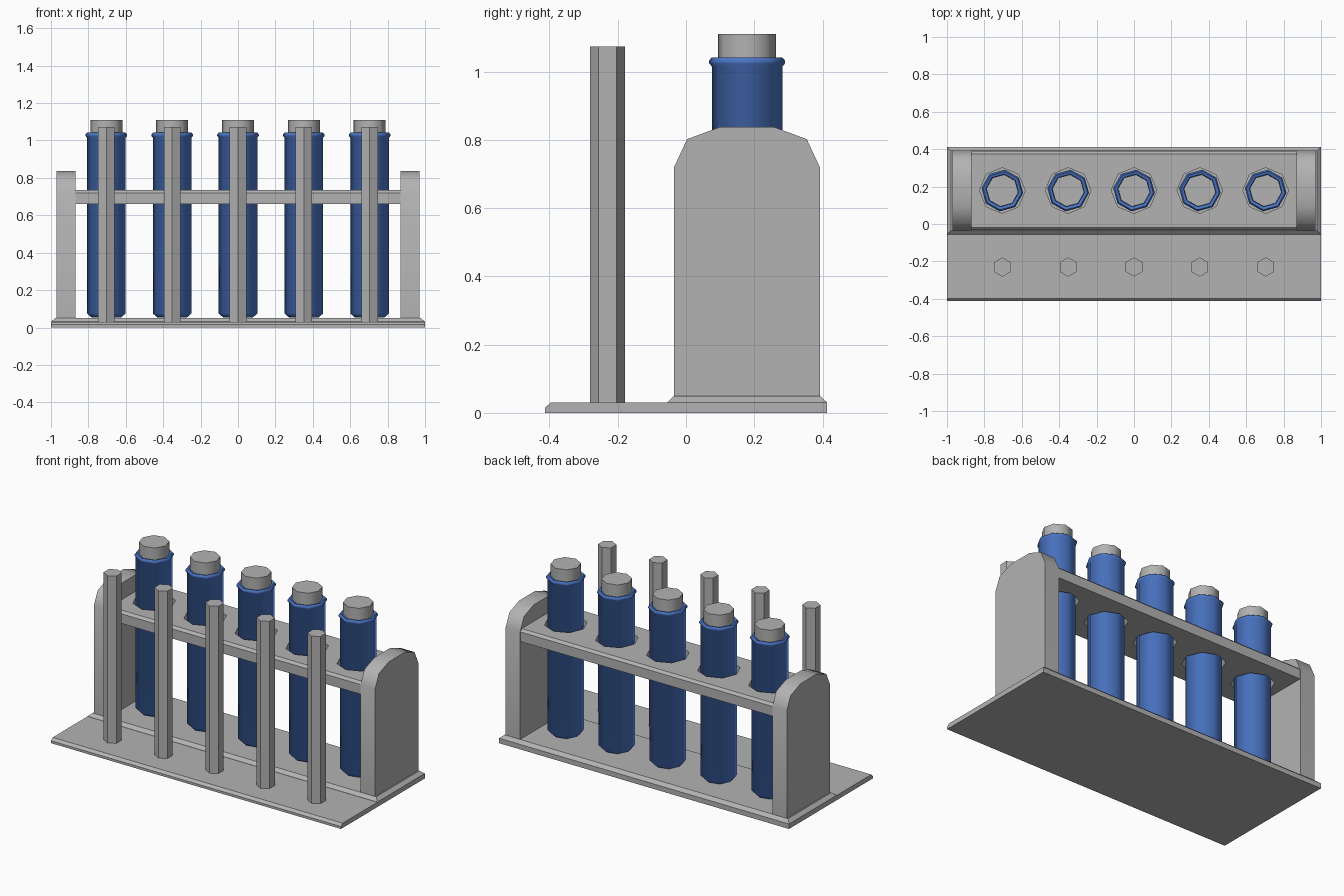
import bpy, bmesh, math

cube = bpy.data.objects.get("Cube")
if cube:
    bpy.data.objects.remove(cube, do_unlink=True)


def material(name, rgb):
    m = bpy.data.materials.new(name)
    m.use_nodes = True
    m.diffuse_color = (*rgb, 1)
    bsdf = next(n for n in m.node_tree.nodes if n.type == 'BSDF_PRINCIPLED')
    bsdf.inputs["Base Color"].default_value = (*rgb, 1)
    return m


GREY = material("light_grey", (0.45, 0.45, 0.45))
BLUE = material("blue", (0.07, 0.18, 0.56))


def finish(name, bm, mat, smooth=0):
    bmesh.ops.recalc_face_normals(bm, faces=bm.faces)
    mesh = bpy.data.meshes.new(name)
    bm.to_mesh(mesh)
    bm.free()
    mesh.materials.append(mat)
    ob = bpy.data.objects.new(name, mesh)
    bpy.context.collection.objects.link(ob)
    bpy.ops.object.select_all(action='DESELECT')
    ob.select_set(True)
    bpy.context.view_layer.objects.active = ob
    if smooth:
        bpy.ops.object.shade_smooth_by_angle(angle=math.radians(smooth))
    return ob


def loft(bm, rings):
    """Skin a list of point rings and close both ends."""
    loops = [[bm.verts.new(p) for p in ring] for ring in rings]
    n = len(loops[0])
    for a, b in zip(loops, loops[1:]):
        for i in range(n):
            j = (i + 1) % n
            bm.faces.new((a[i], a[j], b[j], b[i]))
    bm.faces.new(loops[0])
    bm.faces.new(loops[-1])


def extrude_x(name, profile, x0, x1, smooth=0):
    bm = bmesh.new()
    loft(bm, [[(x, y, z) for y, z in profile] for x in (x0, x1)])
    return finish(name, bm, GREY, smooth)


def turned(bm, x, y, profile, sides, turn=0):
    """Stack of regular polygons, profile given as (radius, height)."""
    angles = [math.radians(turn) + math.tau * i / sides for i in range(sides)]
    loft(bm, [[(x + r * math.cos(a), y + r * math.sin(a), z) for a in angles]
              for r, z in profile])


def rect(x, y0, y1, z):
    return [(-x, y0, z), (x, y0, z), (x, y1, z), (-x, y1, z)]


TUBE_Y, ROD_Y = 0.179, -0.23
POSITIONS = [0.352 * i for i in range(-2, 3)]

# Base board with a chamfered front, and a raised bevelled step at the back
extrude_x("base_board", [(-0.413, 0), (-0.413, 0.015), (-0.397, 0.03),
                         (0.413, 0.03), (0.413, 0)], -1, 1)
bm = bmesh.new()
loft(bm, [rect(1, -0.055, 0.413, 0.029), rect(1, -0.055, 0.413, 0.031),
          rect(0.978, -0.035, 0.392, 0.05)])
finish("base_step", bm, GREY)

# End panels with arched tops
panel = [(-0.035, 0.05), (-0.035, 0.72), (0.003, 0.802), (0.1, 0.838),
         (0.257, 0.838), (0.354, 0.802), (0.392, 0.72), (0.392, 0.05)]
for side, s in (("left", 1), ("right", -1)):
    extrude_x(side + "_end_panel", panel, s * 0.87, s * 0.97, 50)

# Shelf with octagonal holes
shelf = extrude_x("shelf", [(-0.033, 0.66), (-0.033, 0.72), (-0.018, 0.735),
                            (0.375, 0.735), (0.39, 0.72), (0.39, 0.66)],
                  -0.872, 0.872)
bm = bmesh.new()
for x in POSITIONS:
    turned(bm, x, TUBE_Y, [(0.122, 0.6), (0.122, 0.8)], 8)
cutter = finish("hole_cutter", bm, GREY)
cutter.hide_render = True
mod = shelf.modifiers.new("holes", 'BOOLEAN')
mod.operation = 'DIFFERENCE'
mod.solver = 'EXACT'
mod.object = cutter
bpy.context.view_layer.objects.active = shelf
bpy.ops.object.modifier_apply(modifier=mod.name)
bpy.data.objects.remove(cutter, do_unlink=True)

# Tubes, stoppers and drying rods
tube = [(0.08, 0.054), (0.104, 0.075), (0.104, 1.015), (0.112, 1.024),
        (0.112, 1.032), (0.104, 1.042), (0.088, 1.036), (0.085, 1.0)]
for i, x in enumerate(POSITIONS, 1):
    bm = bmesh.new()
    turned(bm, x, TUBE_Y, tube, 8, -7)
    finish(f"tube_{i}", bm, BLUE, 50)

    bm = bmesh.new()
    turned(bm, x, TUBE_Y, [(0.086, 0.99), (0.086, 1.11)], 8, -7)
    finish(f"stopper_{i}", bm, GREY, 50)

    bm = bmesh.new()
    turned(bm, x, ROD_Y, [(0.0515, 0.028), (0.0515, 1.073)], 6, 30)
    finish(f"drying_rod_{i}", bm, GREY)
